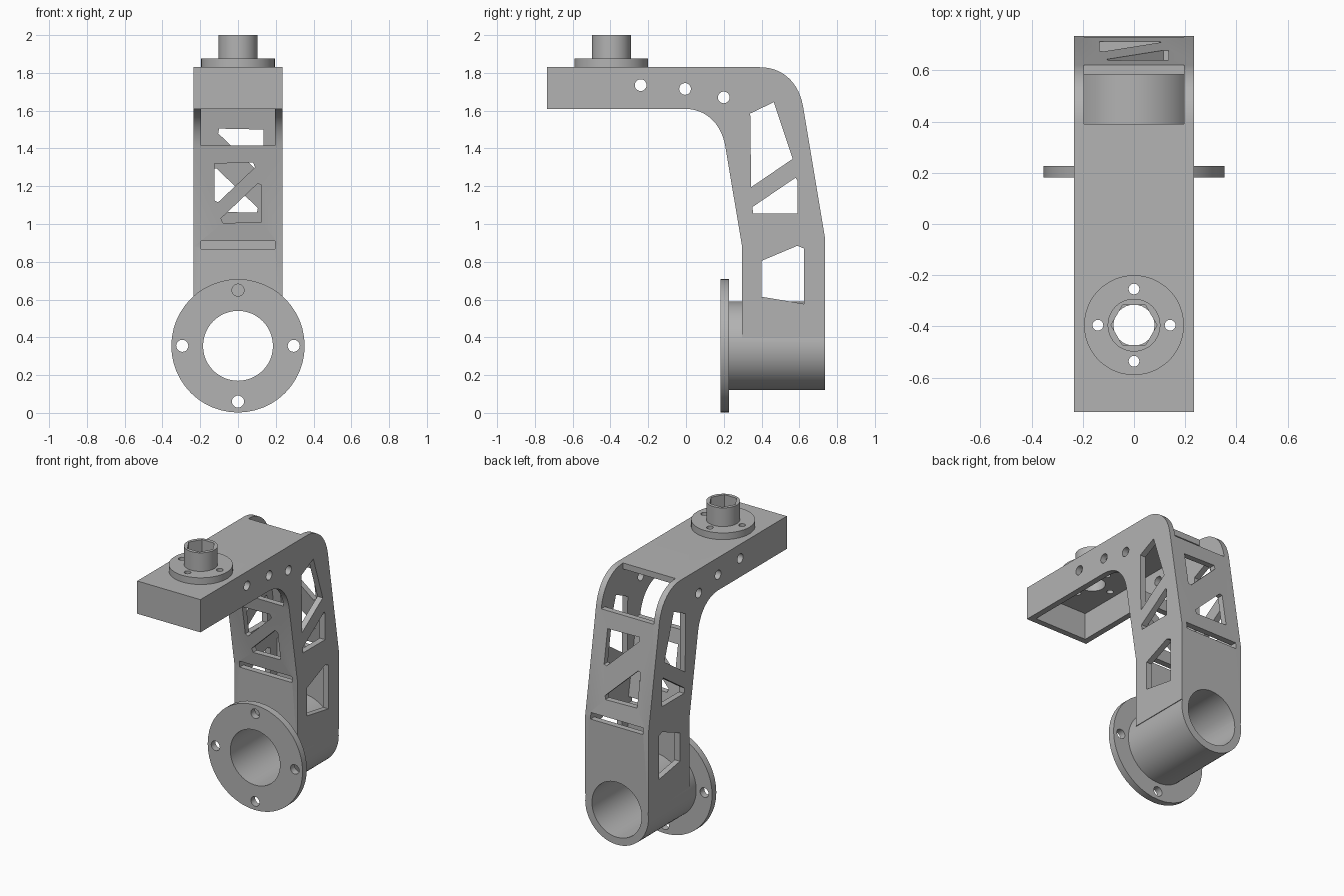
import bpy, bmesh, math
from mathutils import Vector
from mathutils.geometry import interpolate_bezier

if "Cube" in bpy.data.objects:
    bpy.data.objects.remove(bpy.data.objects["Cube"])

GREY = (0.45, 0.45, 0.45, 1)
metal = bpy.data.materials.new("matte grey")
metal.use_nodes = True
metal.diffuse_color = GREY
metal.node_tree.nodes["Principled BSDF"].inputs["Base Color"].default_value = GREY

# Places a 2D outline point at depth d along the chosen axis
PLACE = {"X": lambda p, d: (d, p[0], p[1]),
         "Y": lambda p, d: (p[0], d, p[1]),
         "Z": lambda p, d: (p[0], p[1], d)}


def prism(name, outline, axis, start, end):
    bm = bmesh.new()
    low = [bm.verts.new(PLACE[axis](p, start)) for p in outline]
    high = [bm.verts.new(PLACE[axis](p, end)) for p in outline]
    bm.faces.new(low)
    bm.faces.new(high)
    for i in range(len(low)):
        j = (i + 1) % len(low)
        bm.faces.new((low[i], low[j], high[j], high[i]))
    bmesh.ops.recalc_face_normals(bm, faces=bm.faces)
    mesh = bpy.data.meshes.new(name)
    bm.to_mesh(mesh)
    bm.free()
    mesh.materials.append(metal)
    obj = bpy.data.objects.new(name, mesh)
    bpy.context.collection.objects.link(obj)
    return obj


def circle(u, v, r, sides=32):
    return [(u + r * math.cos(math.tau * i / sides), v + r * math.sin(math.tau * i / sides))
            for i in range(sides)]


def rect(u0, v0, u1, v1):
    return [(u0, v0), (u1, v0), (u1, v1), (u0, v1)]


def bend(a, corner, b, steps=14):
    a, c, b = Vector(a), Vector(corner), Vector(b)
    return [tuple(p) for p in interpolate_bezier(a, a.lerp(c, 0.62), b.lerp(c, 0.62), b, steps)]


def boolean(obj, tools, operation="DIFFERENCE"):
    for tool in tools:
        mod = obj.modifiers.new("bool", "BOOLEAN")
        mod.object, mod.operation, mod.solver = tool, operation, "EXACT"
    bpy.context.view_layer.update()
    result = bpy.data.meshes.new_from_object(
        obj.evaluated_get(bpy.context.evaluated_depsgraph_get()))
    obj.modifiers.clear()
    obj.data = result
    for tool in tools:
        bpy.data.objects.remove(tool)


def cut(outline, axis, start, end):
    return prism("cutter", outline, axis, start, end)


def bolt_holes(u, v, ring, r, axis, start, end):
    return [cut(circle(u + ring * math.cos(k * math.pi / 2), v + ring * math.sin(k * math.pi / 2), r, 20),
                axis, start, end) for k in range(4)]


HALF, INNER = 0.235, 0.195      # outer and inner half widths
AXIS_Z, BORE = 0.355, 0.185     # lower tube centre and bore
HUB_Y = -0.395

# Bent bracket, seen from the side
outer = [(-0.735, 1.61), (-0.735, 1.83)]
outer += bend((0.39, 1.83), (0.585, 1.83), (0.62, 1.62))
outer += [(0.735, 0.93), (0.735, 0.4), (0.297, 0.4), (0.297, 0.88)]
outer += bend((0.21, 1.40), (0.18, 1.61), (-0.01, 1.61))
bracket = prism("bent_bracket", outer, "X", -HALF, HALF)

# Hollow inside, open under the arm
hollow = [(-0.695, 1.5), (-0.695, 1.79)]
hollow += bend((0.38, 1.79), (0.55, 1.79), (0.583, 1.61))
hollow += [(0.695, 0.925), (0.695, 0.38), (0.337, 0.38), (0.337, 0.885),
           (0.247, 1.415), (0.15, 1.415), (0.0, 1.5)]
cutters = [cut(hollow, "X", -INNER, INNER)]

# Opening over the back bend
cutters.append(cut(rect(0.39, 1.61, 0.9, 1.95), "X", -INNER, INNER))

# Side windows and round side holes
side_windows = [
    [(0.34, 1.585), (0.465, 1.645), (0.565, 1.345), (0.345, 1.195)],
    [(0.352, 1.09), (0.58, 1.245), (0.59, 1.23), (0.59, 1.055), (0.355, 1.055)],
    [(0.40, 0.805), (0.59, 0.885), (0.625, 0.87), (0.625, 0.577), (0.40, 0.615)]]
side_windows += [circle(y, z, 0.031, 24) for y, z in ((-0.24, 1.735), (-0.005, 1.715), (0.2, 1.67))]
cutters += [cut(w, "X", -0.4, 0.4) for w in side_windows]

# Triangular truss windows and slots in the front and back walls
triangle = [(-0.125, 1.32), (0.08, 1.325), (0.09, 1.30), (-0.105, 1.115), (-0.125, 1.125)]
turned = [(-x, 2.33 - z) for x, z in triangle]
cutters += [cut(w, "Y", 0.1, 0.4) for w in (triangle, turned, rect(-INNER, 0.867, INNER, 0.91))]
upper = [(0.135, 1.5), (-0.1, 1.505), (-0.105, 1.48), (0.115, 1.27), (0.135, 1.275)]
lower = [(-x, 2.565 - z) for x, z in upper]
cutters += [cut(w, "Y", 0.55, 0.85) for w in (upper, lower, rect(-INNER, 0.912, INNER, 0.955))]
boolean(bracket, cutters)

# Lower tube, joined to the bracket and bored through
tube = prism("tube", circle(0, AXIS_Z, HALF, 64), "Y", 0.22, 0.735)
boolean(bracket, [tube], "UNION")
boolean(bracket, [cut(circle(0, AXIS_Z, BORE, 48), "Y", 0, 1)])

# Front mounting flange
flange = prism("front_flange", circle(0, AXIS_Z, 0.353, 48), "Y", 0.182, 0.227)
boolean(flange, [cut(circle(0, AXIS_Z, BORE, 48), "Y", 0, 1)]
        + bolt_holes(0, AXIS_Z, 0.295, 0.032, "Y", 0, 1))

# Holes through the arm under the hub
boolean(bracket, [cut(circle(0, HUB_Y, 0.08), "Z", 1.7, 1.95)]
        + bolt_holes(0, HUB_Y, 0.141, 0.021, "Z", 1.7, 1.95))

# Top hub: flange plate and boss with a hexagonal socket
plate = prism("hub_flange", circle(0, HUB_Y, 0.195, 48), "Z", 1.828, 1.875)
boolean(plate, [cut(circle(0, HUB_Y, 0.08), "Z", 1.7, 1.95)]
        + bolt_holes(0, HUB_Y, 0.141, 0.021, "Z", 1.7, 1.95))
boss = prism("hub_boss", circle(0, HUB_Y, 0.103, 40), "Z", 1.873, 2.0)
boolean(boss, [cut(circle(0, HUB_Y, 0.09, 6), "Z", 1.8, 2.1)])

# Smooth the round walls and keep the edges crisp
bpy.ops.object.select_all(action="DESELECT")
for part in (bracket, flange, plate, boss):
    part.select_set(True)
bpy.context.view_layer.objects.active = bracket
bpy.ops.object.shade_smooth_by_angle(angle=math.radians(25))
